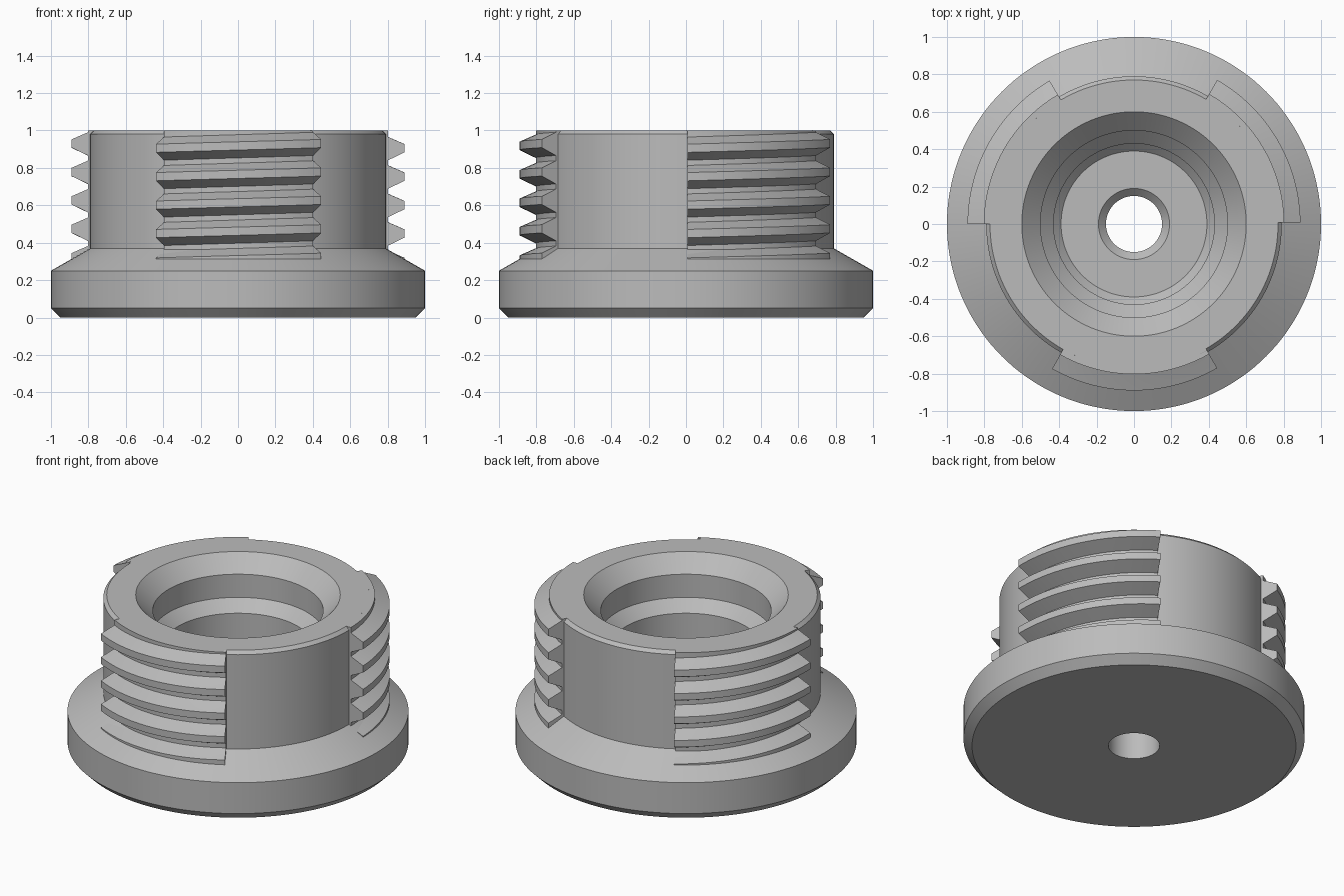
import bpy, bmesh
from math import cos, sin, radians

cube = bpy.data.objects.get("Cube")
if cube:
    bpy.data.objects.remove(cube, do_unlink=True)

metal = bpy.data.materials.new("plain grey metal")
metal.use_nodes = True
grey = (0.5, 0.5, 0.5, 1)
metal.diffuse_color = grey
metal.node_tree.nodes["Principled BSDF"].inputs["Base Color"].default_value = grey


def sweep(name, outlines, start, angle, steps, rise=0.0):
    """Sweep closed (radius, z) outlines about z, climbing by rise."""
    bm = bmesh.new()
    full = angle == 360
    for outline in outlines:
        rings = []
        for i in range(steps if full else steps + 1):
            t = i / steps
            a = radians(start + angle * t)
            rings.append([bm.verts.new((r * cos(a), r * sin(a), z + rise * t))
                          for r, z in outline])
        n = len(outline)
        for i in range(steps):
            near, far = rings[i], rings[(i + 1) % len(rings)]
            for j in range(n):
                k = (j + 1) % n
                bm.faces.new((near[j], far[j], far[k], near[k]))
        if not full:
            bm.faces.new(rings[0])
            bm.faces.new(rings[-1])
    bmesh.ops.recalc_face_normals(bm, faces=bm.faces)
    mesh = bpy.data.meshes.new(name)
    bm.to_mesh(mesh)
    bm.free()
    mesh.materials.append(metal)
    obj = bpy.data.objects.new(name, mesh)
    bpy.context.collection.objects.link(obj)
    bpy.ops.object.select_all(action='DESELECT')
    obj.select_set(True)
    bpy.context.view_layer.objects.active = obj
    bpy.ops.object.shade_smooth_by_angle(angle=radians(25))
    return obj


# Flanged body with its stepped bore
body = [(0.15, 0), (0.95, 0), (1, 0.05), (1, 0.25), (0.79, 0.37),
        (0.79, 0.98), (0.77, 1), (0.6, 1), (0.5, 0.9), (0.5, 0.75),
        (0.43, 0.68), (0.43, 0.29), (0.39, 0.25), (0.19, 0.25), (0.15, 0.21)]
sweep("body", [body], 0, 360, 144)

# Three interrupted thread sectors, each a raised pad with climbing teeth
pitch, root, crest = 0.152, 0.803, 0.89
pad = [(0.77, 0.3), (root, 0.3), (root, 1), (0.77, 1)]
teeth = []
for i in range(5):
    z = 0.905 - i * pitch
    teeth.append([(0.78, z - 0.075), (root, z - 0.064), (crest, z - 0.022),
                  (crest, z + 0.022), (root, z + 0.06), (0.78, z + 0.071)])
for side, start in (("left", 0.5), ("right", 120.5), ("front", 240.5)):
    sweep(side + "_thread_pad", [pad], start, 59.5, 24)
    sweep(side + "_thread_teeth", teeth, start, 59.5, 24, pitch / 6)
